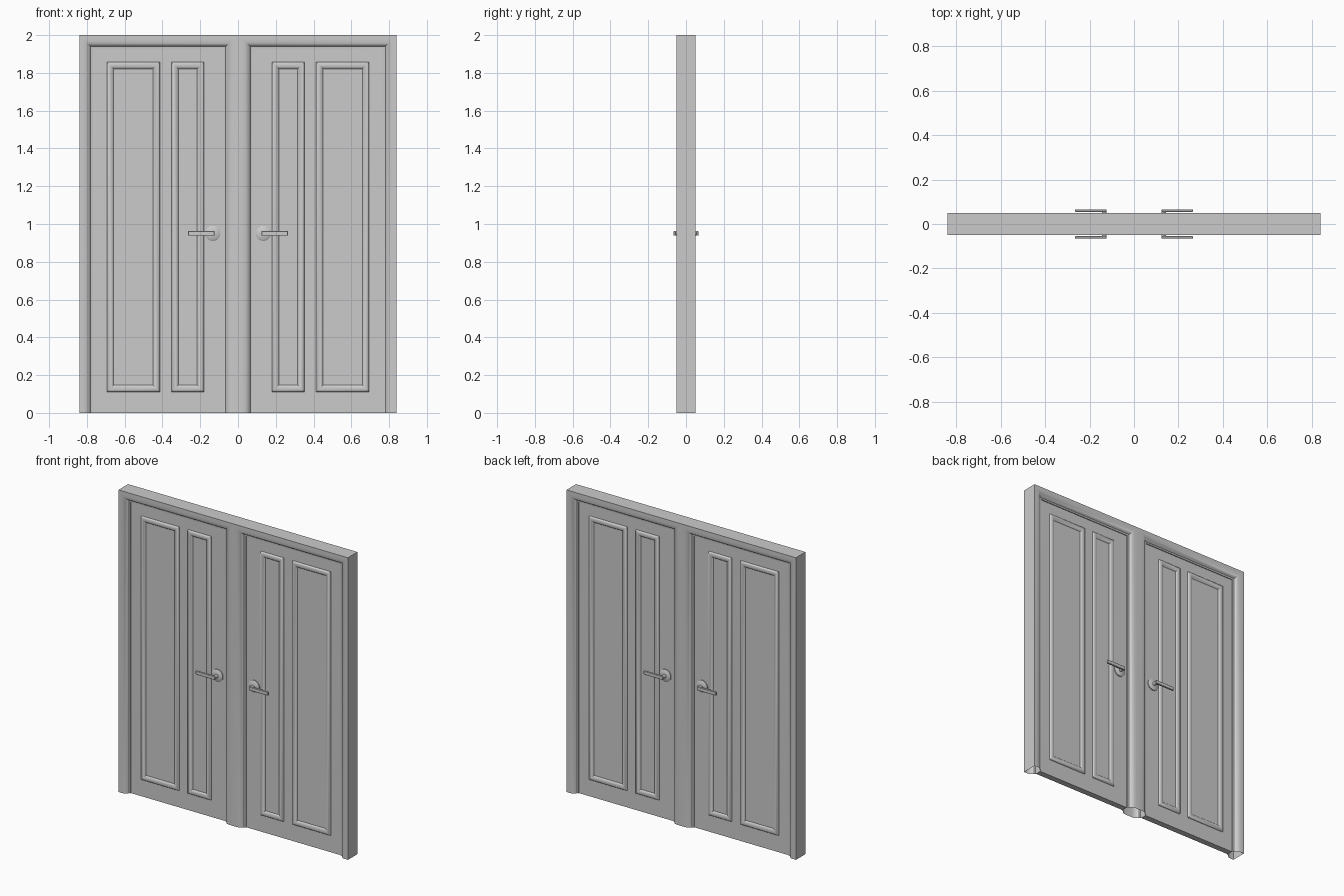
import bpy, bmesh, math
from mathutils import Matrix

if "Cube" in bpy.data.objects:
    bpy.data.objects.remove(bpy.data.objects["Cube"])

XO, ZO, Y = 0.84, 2.0, 0.05            # outer half width, height, half depth
X0, X1, ZT = -0.77, -0.075, 1.93       # left door opening
D = 0.02                               # door leaf half thickness


def finish(name, bm, mirror=(True, False, False), angle=35):
    bmesh.ops.recalc_face_normals(bm, faces=bm.faces)
    me = bpy.data.meshes.new(name)
    bm.to_mesh(me)
    bm.free()
    ob = bpy.data.objects.new(name, me)
    bpy.context.collection.objects.link(ob)
    mod = ob.modifiers.new("mirror", 'MIRROR')
    mod.use_axis = mirror
    mod.merge_threshold = 0.0001
    bpy.ops.object.select_all(action='DESELECT')
    ob.select_set(True)
    bpy.context.view_layer.objects.active = ob
    bpy.ops.object.shade_smooth_by_angle(angle=math.radians(angle))
    return ob


def bridge(bm, rings, closed):
    n = len(rings[0])
    for a, b in zip(rings, rings[1:]):
        for i in range(n if closed else n - 1):
            j = (i + 1) % n
            bm.faces.new((a[i], a[j], b[j], b[i]))


def box(bm, x0, x1, y0, y1, z0, z1):
    m = Matrix.Translation(((x0 + x1) / 2, (y0 + y1) / 2, (z0 + z1) / 2))
    m = m @ Matrix.Diagonal((x1 - x0, y1 - y0, z1 - z0, 1))
    return bmesh.ops.create_cube(bm, size=1, matrix=m)["verts"]


def disc(bm, x, z, r_back, r_front, y_back, y_front, seg=32):
    m = Matrix.Translation((x, (y_back + y_front) / 2, z)) @ Matrix.Rotation(math.pi / 2, 4, 'X')
    bmesh.ops.create_cone(bm, cap_ends=True, segments=seg, radius1=r_back,
                          radius2=r_front, depth=abs(y_front - y_back), matrix=m)


# Door frame: rounded casing swept around the opening, hollow and open at the floor
half = [(0.05, -Y), (0.036, -0.0485), (0.025, -0.044), (0.016, -0.037),
        (0.01, -0.028), (0, -0.026), (0, -D)]
profile = half + [(u, -y) for u, y in reversed(half)]
bm = bmesh.new()


def ring(xl, xr, zt, y):
    return [bm.verts.new(p) for p in ((xl, y, 0), (xl, y, zt), (xr, y, zt), (xr, y, 0))]


rings = [ring(-XO, 0, ZO, -Y)]
rings += [ring(X0 - u, X1 + u, ZT + u, y) for u, y in profile]
rings.append(ring(-XO, 0, ZO, Y))
bridge(bm, rings, False)
for i in (0, 1):                       # outer side and top
    bm.faces.new((rings[0][i], rings[0][i + 1], rings[-1][i + 1], rings[-1][i]))
finish("door_frame", bm)

# Door leaves
bm = bmesh.new()
box(bm, X0, X1, -D, D, 0, ZT)
finish("door_leaf", bm)

# Raised panel mouldings, on both faces of both doors
mould = [(0, 0), (0.002, 0.006), (0.008, 0.010), (0.016, 0.011),
         (0.024, 0.009), (0.031, 0.005), (0.036, 0)]
for name, xa, xb in (("wide_panel_moulding", -0.694, -0.414),
                     ("narrow_panel_moulding", -0.352, -0.18)):
    bm = bmesh.new()
    rings = []
    for u, h in mould:
        a, b, c, d = xa + u, xb - u, 0.111 + u, 1.857 - u
        rings.append([bm.verts.new((x, -D - h, z))
                      for x, z in ((a, c), (b, c), (b, d), (a, d))])
    bridge(bm, rings, True)
    finish(name, bm, (True, True, False), 40)

# Lever handles
HX, HZ = -0.134, 0.95
bm = bmesh.new()
disc(bm, HX, HZ, 0.04, 0.04, -D, -0.026)
disc(bm, HX, HZ, 0.04, 0.031, -0.026, -0.032)
finish("handle_rosette", bm, (True, True, False))

bm = bmesh.new()
disc(bm, HX, HZ, 0.011, 0.011, -0.03, -0.058, 20)
finish("handle_neck", bm, (True, True, False))

bm = bmesh.new()
box(bm, -0.265, -0.124, -0.066, -0.054, HZ - 0.012, HZ + 0.012)
bmesh.ops.bevel(bm, geom=bm.edges[:], offset=0.002, segments=1, affect='EDGES')
finish("handle_lever", bm, (True, True, False))
